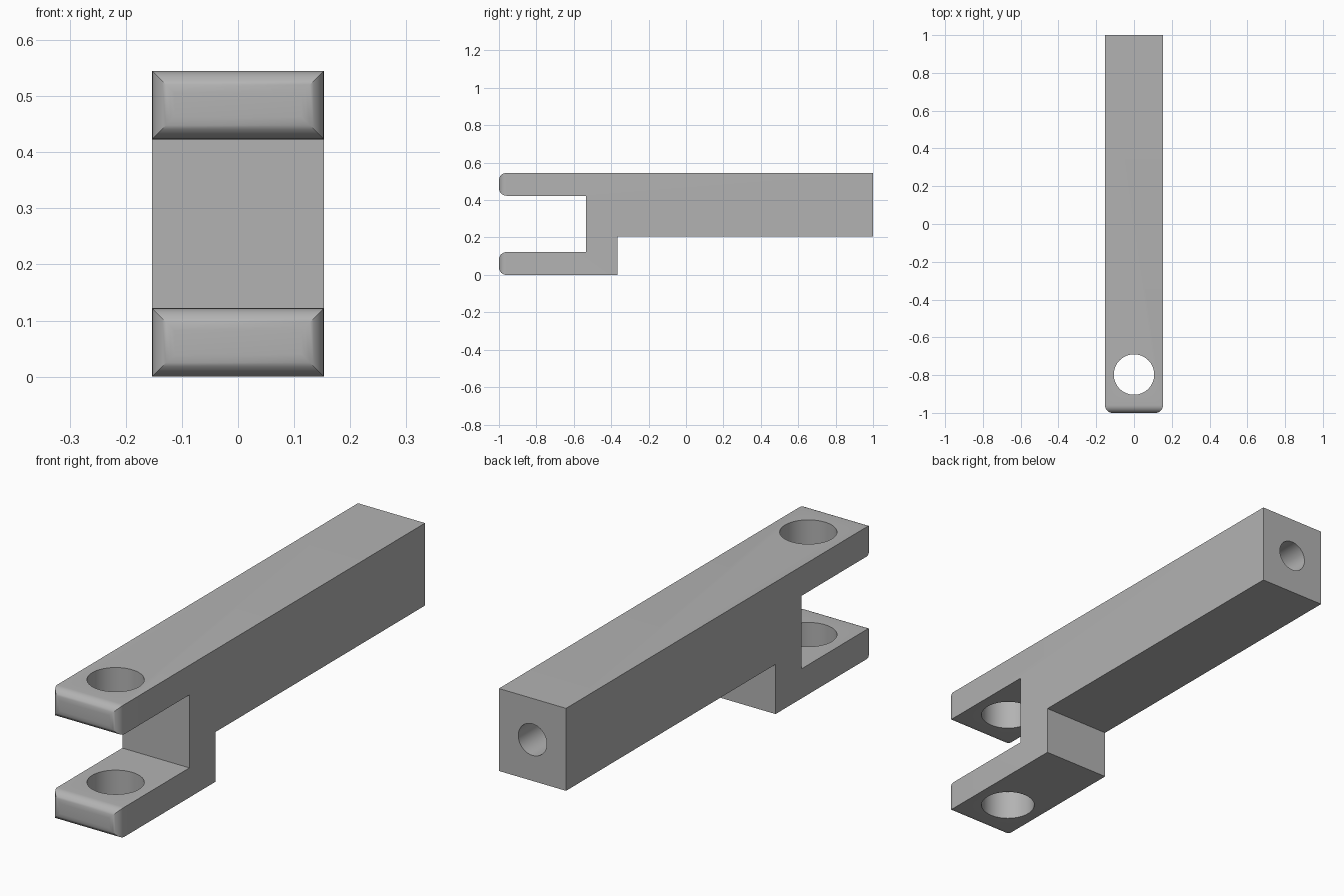
import bpy, bmesh, math
from mathutils import Vector

cube = bpy.data.objects.get("Cube")
if cube:
    bpy.data.objects.remove(cube, do_unlink=True)

HALF_W, TOP = 0.153, 0.545
PRONG = 0.122            # prong thickness
SLOT_Y, STEP_Y = -0.535, -0.365
SHANK_Z = 0.205          # underside of the long bar

# Plain grey metal
grey = bpy.data.materials.new("grey metal")
grey.use_nodes = True
colour = (0.45, 0.45, 0.45, 1)
grey.diffuse_color = colour
grey.node_tree.nodes["Principled BSDF"].inputs["Base Color"].default_value = colour

# Forked bar: side profile extruded across the width
profile = [(-1, 0), (STEP_Y, 0), (STEP_Y, SHANK_Z), (1, SHANK_Z), (1, TOP), (-1, TOP),
           (-1, TOP - PRONG), (SLOT_Y, TOP - PRONG), (SLOT_Y, PRONG), (-1, PRONG)]
bm = bmesh.new()
face = bm.faces.new([bm.verts.new((-HALF_W, y, z)) for y, z in profile])
extruded = bmesh.ops.extrude_face_region(bm, geom=[face])["geom"]
bmesh.ops.translate(bm, vec=(2 * HALF_W, 0, 0),
                    verts=[v for v in extruded if isinstance(v, bmesh.types.BMVert)])
bmesh.ops.recalc_face_normals(bm, faces=bm.faces)

# Rounded rims of the prong tips
tips = [e for e in bm.edges if all(v.co.y < -0.99 for v in e.verts)]
bmesh.ops.bevel(bm, geom=tips, offset=0.04, segments=8, profile=0.5, affect='EDGES')
mesh = bpy.data.meshes.new("forked_bar")
bm.to_mesh(mesh)
bm.free()
mesh.materials.append(grey)
bar = bpy.data.objects.new("forked_bar", mesh)
bpy.context.collection.objects.link(bar)


def drill(name, radius, length, centre, rotation=(0, 0, 0)):
    """Cut a round hole through the bar."""
    bpy.ops.mesh.primitive_cylinder_add(vertices=64, radius=radius, depth=length,
                                        location=centre, rotation=rotation)
    cutter = bpy.context.object
    cutter.name = name
    cutter.hide_render = True
    cutter.data.materials.append(grey)
    mod = bar.modifiers.new(name, 'BOOLEAN')
    mod.operation, mod.solver, mod.object = 'DIFFERENCE', 'EXACT', cutter
    bpy.context.view_layer.objects.active = bar
    bpy.ops.object.modifier_apply(modifier=name)
    bpy.data.objects.remove(cutter, do_unlink=True)


# Pin hole through both prongs, and blind hole in the back end
drill("pin_hole", 0.107, 1, (0, -0.797, TOP / 2))
drill("end_hole", 0.065, 1, (0, 1, (SHANK_Z + TOP) / 2), (math.pi / 2, 0, 0))

bpy.ops.object.select_all(action='DESELECT')
bar.select_set(True)
bpy.context.view_layer.objects.active = bar
bpy.ops.object.shade_smooth_by_angle(angle=math.radians(30))
